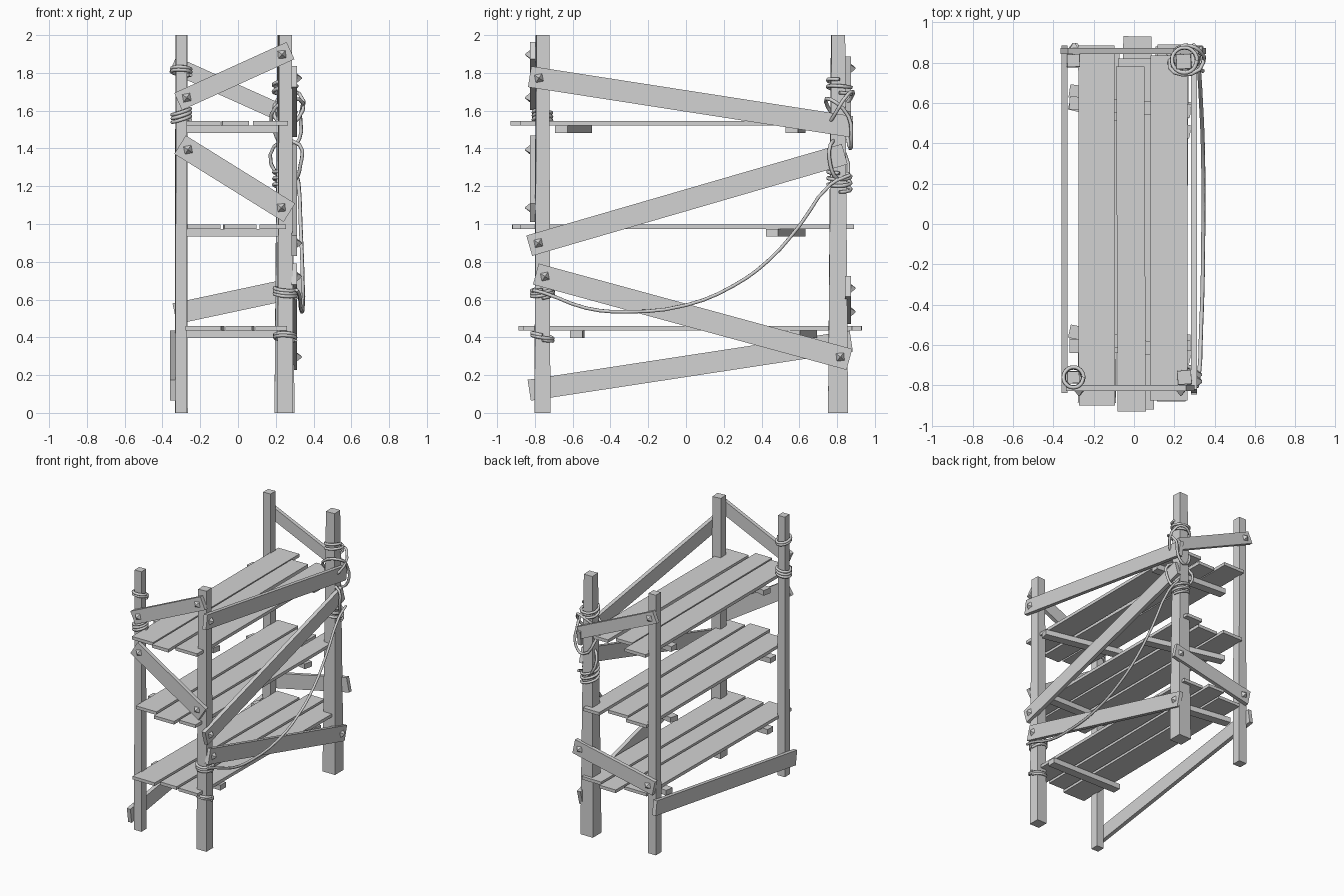
import bpy, bmesh, math, random
from mathutils import Matrix, Vector

random.seed(4)
if "Cube" in bpy.data.objects:
    bpy.data.objects.remove(bpy.data.objects["Cube"])

GREY = (0.65, 0.65, 0.65, 1)
wood = bpy.data.materials.new("plain_grey")
wood.use_nodes = True
wood.diffuse_color = GREY
wood.node_tree.nodes["Principled BSDF"].inputs["Base Color"].default_value = GREY


def finish(name, bm):
    mesh = bpy.data.meshes.new(name)
    bm.to_mesh(mesh)
    bm.free()
    mesh.materials.append(wood)
    obj = bpy.data.objects.new(name, mesh)
    bpy.context.collection.objects.link(obj)
    return obj


def beam(name, a, b, width, thick, normal):
    """Box from a to b; thickness lies along the normal."""
    a, b, n = Vector(a), Vector(b), Vector(normal)
    along = (b - a).normalized()
    side = n.cross(along).normalized()
    n = along.cross(side)
    frame = Matrix((along, side, n)).transposed().to_4x4()
    size = Matrix.Diagonal(((b - a).length, width, thick, 1))
    bm = bmesh.new()
    bmesh.ops.create_cube(bm, size=1, matrix=Matrix.Translation((a + b) / 2) @ frame @ size)
    return finish(name, bm)


def bolt(name, at, normal, turn):
    """Square pyramid stud standing on a board."""
    n = Vector(normal)
    frame = n.to_track_quat('Z', 'Y').to_matrix().to_4x4()
    bm = bmesh.new()
    spin = Matrix.Rotation(math.pi / 4 + turn, 4, 'Z')
    bmesh.ops.create_cone(bm, cap_ends=True, segments=4, radius1=0.03, radius2=0.004, depth=0.026,
                          matrix=Matrix.Translation(Vector(at) + n * 0.012) @ frame @ spin)
    finish(name, bm)


def brace(name, a, b, width, normal, bolts):
    """Diagonal board with studs at the chosen ends."""
    a, b, n = Vector(a), Vector(b), Vector(normal)
    beam(name, a, b, width, 0.03, normal)
    along = (b - a).normalized()
    if "a" in bolts:
        bolt(name + "_bolt_a", a + along * 0.05 + n * 0.015, n, 0.2)
    if "b" in bolts:
        bolt(name + "_bolt_b", b - along * 0.05 + n * 0.015, n, 0.1)


def rope(name, points, cyclic=False):
    curve = bpy.data.curves.new(name, 'CURVE')
    curve.dimensions = '3D'
    curve.bevel_depth = 0.01
    curve.bevel_resolution = 1
    curve.resolution_u = 3
    curve.use_fill_caps = True
    spline = curve.splines.new('BEZIER')
    spline.bezier_points.add(len(points) - 1)
    for bp, p in zip(spline.bezier_points, points):
        bp.co = p
        bp.handle_left_type = bp.handle_right_type = 'AUTO'
    spline.use_cyclic_u = cyclic
    curve.materials.append(wood)
    bpy.context.collection.objects.link(bpy.data.objects.new(name, curve))


def coil(name, x, y, low, high, turns, radius):
    """Rope wound round a post, with a slight lean."""
    steps = int(turns * 8)
    pts = []
    for i in range(steps + 1):
        t = i * math.tau / 8
        z = low + (high - low) * i / steps + 0.012 * math.sin(t + low * 9)
        pts.append((x + radius * math.cos(t), y + radius * math.sin(t), z))
    rope(name, pts)


# Four tapering posts: x, y, half width at the foot, half width at the top, twist
posts = {
    "front_right_post": (-0.30, -0.76, 0.031, 0.029, 0.03),
    "front_left_post": (0.25, -0.76, 0.042, 0.034, 0.08),
    "back_left_post": (0.246, 0.805, 0.053, 0.036, 0.05),
    "back_right_post": (-0.30, 0.81, 0.034, 0.031, 0.02),
}
for name, (x, y, foot, top, twist) in posts.items():
    bm = bmesh.new()
    bmesh.ops.create_cube(bm, size=2)
    for v in bm.verts:
        r = top if v.co.z > 0 else foot
        v.co = Vector((v.co.x * r, v.co.y * r, v.co.z + 1))
        if v.co.z > 1:
            v.co = Matrix.Rotation(twist, 3, 'Z') @ v.co
        v.co += Vector((x, y, 0))
    finish(name, bm)

# Three shelves of three loose planks: x from, x to, y from, y to
shelves = {
    "top": (1.533, [(-0.275, -0.095, -0.9, 0.885), (-0.085, 0.055, -0.93, 0.78), (0.08, 0.265, -0.875, 0.835)]),
    "middle": (0.985, [(-0.27, -0.095, -0.86, 0.87), (-0.075, 0.095, -0.92, 0.82), (0.115, 0.255, -0.88, 0.89)]),
    "bottom": (0.449, [(-0.27, -0.08, -0.885, 0.85), (-0.06, 0.08, -0.85, 0.93), (0.1, 0.265, -0.86, 0.88)]),
}
for name, (z, planks) in shelves.items():
    for i, (x0, x1, y0, y1) in enumerate(planks):
        mid, lean = (x0 + x1) / 2, random.uniform(-0.005, 0.01)
        beam(f"{name}_plank_{i + 1}", (mid - lean, y0, z), (mid + lean, y1, z), x1 - x0, 0.024, (0, 0, 1))

# Crosswise supports below the planks: y at the right end, y at the left end
supports = {
    "top": [(-0.53, -0.66), (0.60, 0.56)],
    "middle": [(-0.605, -0.61), (0.60, 0.455)],
    "bottom": [(-0.57, -0.58), (0.66, 0.57)],
}
for name, pair in supports.items():
    z = shelves[name][0] - 0.032
    for side, (ya, yb) in zip(("front", "back"), pair):
        beam(f"{name}_{side}_support", (-0.32, ya, z), (0.28, yb, z), 0.066, 0.04, (0, 0, 1))

# Diagonal braces on the long sides
LEFT, RIGHT, FRONT, BACK = (1, 0, 0), (-1, 0, 0), (0, -1, 0), (0, 1, 0)
sx = 0.298
brace("left_upper_brace", (sx, -0.828, 1.78), (sx, 0.877, 1.515), 0.112, LEFT, "a")
brace("left_middle_brace", (sx, -0.83, 0.885), (sx, 0.84, 1.37), 0.112, LEFT, "a")
brace("left_lower_brace", (sx, -0.795, 0.735), (sx, 0.865, 0.283), 0.115, LEFT, "ab")
brace("right_lower_brace", (-0.345, -0.83, 0.12), (-0.345, 0.875, 0.38), 0.112, RIGHT, "")

# Diagonal braces on the ends
brace("front_upper_brace", (-0.317, -0.812, 1.648), (0.278, -0.812, 1.918), 0.1, FRONT, "ab")
brace("front_lower_brace", (-0.307, -0.812, 1.42), (0.272, -0.812, 1.06), 0.115, FRONT, "ab")
brace("back_upper_brace", (-0.345, 0.858, 1.845), (0.3, 0.858, 1.555), 0.09, BACK, "a")
brace("back_lower_brace", (-0.335, 0.858, 0.525), (0.345, 0.858, 0.67), 0.112, BACK, "ab")

# Rope windings on the posts
coil("front_right_upper_winding", -0.3, -0.76, 1.795, 1.825, 2, 0.05)
coil("front_right_lower_winding", -0.3, -0.76, 1.54, 1.6, 3, 0.048)
coil("front_left_upper_winding", 0.25, -0.76, 0.615, 0.66, 3, 0.057)
coil("front_left_lower_winding", 0.25, -0.76, 0.39, 0.415, 2, 0.055)
coil("back_left_upper_winding", 0.25, 0.812, 1.69, 1.76, 2, 0.062)
coil("back_left_lower_winding", 0.25, 0.812, 1.18, 1.28, 3, 0.06)

# Lashings that tie the upper braces to the post
rope("upper_lashing", [(0.325, 0.765, 1.66), (0.33, 0.86, 1.57), (0.325, 0.875, 1.45), (0.27, 0.87, 1.4),
                       (0.19, 0.84, 1.5), (0.2, 0.75, 1.62)], True)
rope("cross_lashing", [(0.32, 0.775, 1.56), (0.325, 0.86, 1.69), (0.25, 0.885, 1.69), (0.19, 0.82, 1.6),
                       (0.24, 0.755, 1.53)], True)
rope("middle_lashing", [(0.325, 0.765, 1.42), (0.33, 0.765, 1.31), (0.3, 0.8, 1.24), (0.2, 0.86, 1.27),
                        (0.19, 0.82, 1.41)], True)

# Long slack rope hanging across the left side
sag = [(0.87, 1.26), (0.765, 1.21), (0.6, 0.99), (0.44, 0.81), (0.255, 0.675), (0, 0.57),
       (-0.32, 0.535), (-0.53, 0.555), (-0.75, 0.635), (-0.81, 0.65)]
rope("hanging_rope", [(0.31 + 0.034 * math.sin(math.pi * i / (len(sag) - 1)), y, z)
                      for i, (y, z) in enumerate(sag)])
